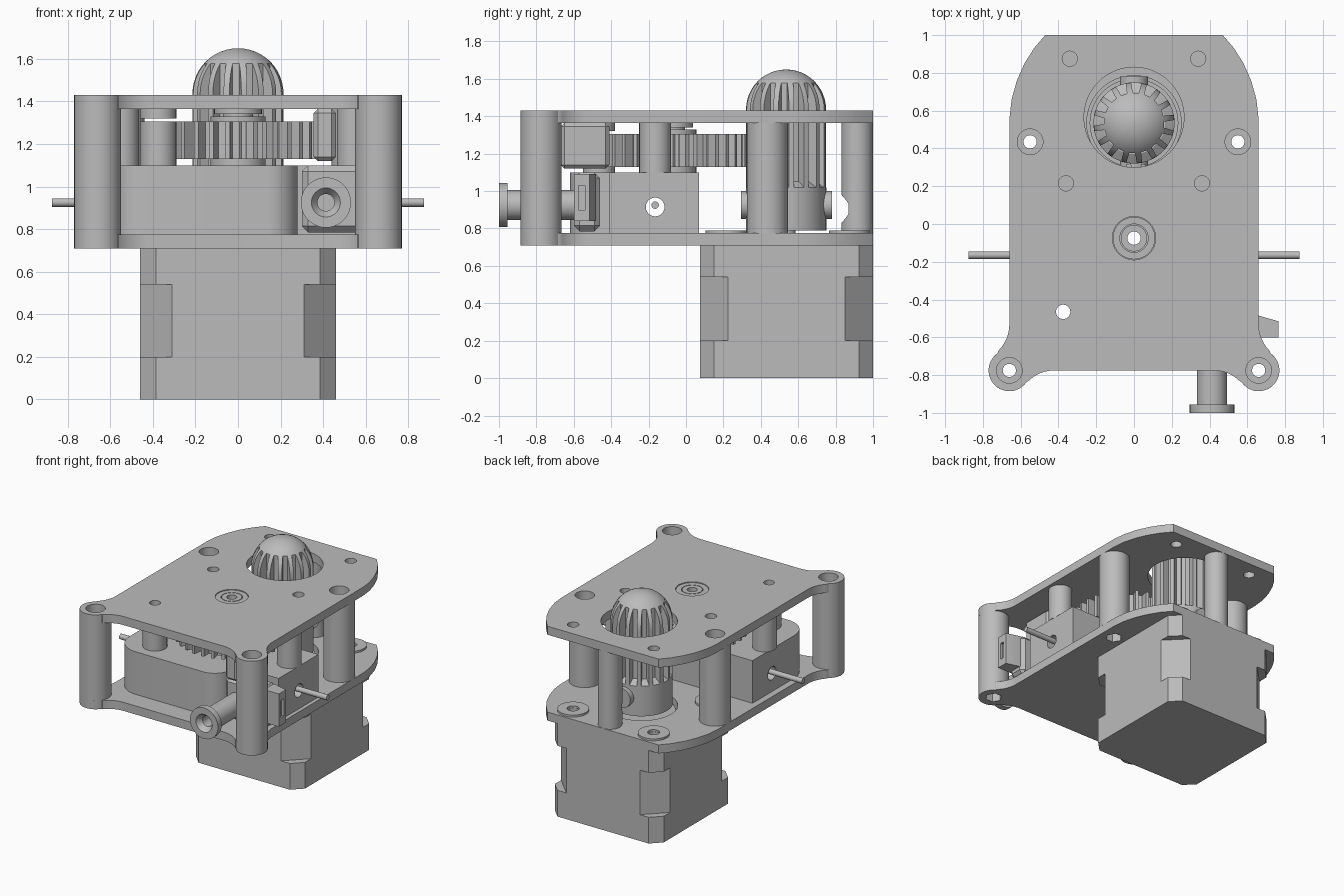
import bpy, bmesh
from math import sin, cos, pi, radians
from mathutils import Matrix, Vector

if "Cube" in bpy.data.objects:
    bpy.data.objects.remove(bpy.data.objects["Cube"])

grey = bpy.data.materials.new("plain_grey")
grey.use_nodes = True
grey.diffuse_color = (0.5, 0.5, 0.5, 1)
grey.node_tree.nodes["Principled BSDF"].inputs["Base Color"].default_value = (0.5, 0.5, 0.5, 1)
parts = []


def add_mesh(name, mesh):
    mesh.materials.clear()
    mesh.materials.append(grey)
    ob = bpy.data.objects.new(name, mesh)
    bpy.context.collection.objects.link(ob)
    parts.append(ob)
    return ob


def finish(name, bm):
    bmesh.ops.remove_doubles(bm, verts=bm.verts, dist=1e-5)
    bmesh.ops.recalc_face_normals(bm, faces=bm.faces)
    mesh = bpy.data.meshes.new(name)
    bm.to_mesh(mesh)
    bm.free()
    return add_mesh(name, mesh)


def lathe(name, profile, origin, axis=(0, 0, 1), steps=40):
    """Spin (radius, distance) points about an axis through the origin point."""
    bm = bmesh.new()
    vs = [bm.verts.new((r, 0, h)) for r, h in profile]
    es = [bm.edges.new(p) for p in zip(vs, vs[1:])]
    bmesh.ops.spin(bm, geom=vs + es, cent=(0, 0, 0), axis=(0, 0, 1), angle=2 * pi, steps=steps)
    turn = Vector((0, 0, 1)).rotation_difference(Vector(axis)).to_matrix().to_4x4()
    bm.transform(Matrix.Translation(origin) @ turn)
    return finish(name, bm)


def tube(name, r, h0, h1, origin, hole=0.0, axis=(0, 0, 1), steps=40):
    prof = [(hole, h0), (r, h0), (r, h1), (hole, h1)]
    if hole:
        prof.append((hole, h0))
    return lathe(name, prof, origin, axis, steps)


def prism(name, pts, z0, z1):
    bm = bmesh.new()
    f = bm.faces.new([bm.verts.new((x, y, z0)) for x, y in pts])
    ext = bmesh.ops.extrude_face_region(bm, geom=[f])
    top = [v for v in ext["geom"] if isinstance(v, bmesh.types.BMVert)]
    bmesh.ops.translate(bm, verts=top, vec=(0, 0, z1 - z0))
    return finish(name, bm)


def box(name, lo, hi, bevel=0.0):
    bm = bmesh.new()
    bmesh.ops.create_cube(bm, size=1)
    for v in bm.verts:
        v.co = [(a + b) / 2 + c * (b - a) for a, b, c in zip(lo, hi, v.co)]
    if bevel:
        bmesh.ops.bevel(bm, geom=bm.edges[:], offset=bevel, segments=1, affect='EDGES')
    return finish(name, bm)


def arc(cx, cy, r, a0, a1, n=10):
    return [(cx + r * cos(radians(a0 + (a1 - a0) * i / n)),
             cy + r * sin(radians(a0 + (a1 - a0) * i / n))) for i in range(n + 1)]


def baked(ob):
    return bpy.data.meshes.new_from_object(ob.evaluated_get(bpy.context.evaluated_depsgraph_get()))


def combine(ob, other, operation='DIFFERENCE'):
    mod = ob.modifiers.new("cut", 'BOOLEAN')
    mod.operation, mod.object, mod.solver = operation, other, 'EXACT'
    mesh = baked(ob)
    ob.modifiers.clear()
    ob.data = mesh
    parts.remove(other)
    bpy.data.objects.remove(other)


def plate(name, outline, holes, z0, z1):
    cu = bpy.data.curves.new(name, 'CURVE')
    cu.dimensions, cu.fill_mode, cu.extrude = '2D', 'BOTH', (z1 - z0) / 2
    for loop in [outline] + holes:
        sp = cu.splines.new('POLY')
        sp.points.add(len(loop) - 1)
        for p, (x, y) in zip(sp.points, loop):
            p.co = (x, y, 0, 1)
        sp.use_cyclic_u = True
    tmp = bpy.data.objects.new(name + "_outline", cu)
    bpy.context.collection.objects.link(tmp)
    mesh = baked(tmp)
    bpy.data.objects.remove(tmp)
    mesh.transform(Matrix.Translation((0, 0, (z0 + z1) / 2)))
    return add_mesh(name, mesh)


def circle(x, y, r, n=32):
    return arc(x, y, r, 0, 360 - 360 / n, n - 1)


def gear_outline(cx, cy, n, tip, root):
    pts = []
    for i in range(n):
        for r, t in ((root, -.3), (root, .1), (tip, .2), (tip, .5), (root, .6)):
            if t == -.3:
                continue
            a = 2 * pi * (i + t) / n
            pts.append((cx + r * cos(a), cy + r * sin(a)))
    return pts


# Deck plates with ears and rounded rear shoulders
half = [(.47, 1), (.53, .93), (.58, .85), (.62, .76), (.648, .66), (.658, .57)]
half += arc(.86, -.53, .2, 180, 225) + arc(.66, -.775, .11, 55, -148, 20) + arc(.42, -.975, .2, 45, 90)
outline = half + [(-x, y) for x, y in reversed(half)]
screws = [(s * x, y) for s in (1, -1) for x, y in ((.66, -.775), (.55, .435))]
motor_screws = [(s * x, y) for s in (1, -1) for x, y in ((.34, .875), (.36, .215))]
pivot, hub = (-.375, -.465), (0, .535)
plate("top_plate", outline,
      [circle(*p, .068) for p in screws] + [circle(*p, .04) for p in motor_screws]
      + [circle(*pivot, .038), circle(0, -.075, .115), circle(0, .565, .265, 48)], 1.365, 1.43)
plate("bottom_plate", outline,
      [circle(*p, .06, 6) for p in screws] + [circle(*p, .04) for p in motor_screws]
      + [circle(*pivot, .038), circle(0, -.075, .036), circle(*hub, .25, 48)], .71, .775)

# Spacer posts
for x, y in screws:
    tube("spacer_post", .11, .775, 1.365, (x, y, 0), .035)
rear = tube("rear_post", .084, .775, 1.365, (0, .915, 0))
combine(rear, tube("notch", .075, .6, .87, (0, 0, .905), 0, (0, 1, 0)))
for x, y in motor_screws:
    tube("slot_washer", .11, .775, .79, (x, y, 0), .042)

# Stepper motor with stepped corner chamfers
def motor_section(name, c, z0, z1):
    w, h = .46, .4625
    quad = [(w, h - c), (w - c, h)]
    pts = quad + [(-x, y) for x, y in quad[::-1]]
    pts += [(-x, -y) for x, y in pts]
    prism(name, [(x, y + .5375) for x, y in pts], z0, z1)


motor_section("motor_base", .075, 0, .2)
motor_section("motor_body", .15, .2, .54)
motor_section("motor_cap", .075, .54, .71)
tube("motor_boss", .235, .7, .74, (*hub, 0))
tube("motor_shaft", .05, .7, 1.0, (*hub, 0))

# Domed drive pinion and its hub
pinion = prism("domed_pinion", gear_outline(*hub, 16, .23, .16), 1.02, 1.7)
capsule = [(0, 1.0), (.215, 1.0)] + [(max(x, 0) if i < 12 else 0, z) for i, (x, z) in enumerate(arc(0, 1.435, .215, 0, 90, 12))]
combine(pinion, lathe("dome", capsule, (*hub, 0), steps=64), 'INTERSECT')
lathe("pinion_hub", [(0, .79), (.215, .79), (.215, 1.02), (.165, 1.05), (0, 1.05)], (*hub, 0))
tube("set_screw_boss", .075, .295, .78, (0, 0, .925), 0, (0, 1, 0))

# Large spur gear, shaft and bearing
gear = prism("spur_gear", gear_outline(0, -.075, 32, .395, .335), 1.13, 1.305)
combine(gear, tube("bore", .06, 1, 1.4, (0, -.075, 0)))
tube("gear_shaft", .07, 1.05, 1.425, (0, -.075, 0), .035)
tube("gear_collar", .13, 1.09, 1.33, (0, -.075, 0), .05)
tube("top_bearing", .112, 1.34, 1.425, (0, -.075, 0), .075)

# Feed housing with rounded front corners
front = arc(-.43, -.44, .18, 180, 270) + arc(.14, -.48, .14, 270, 360)
housing = prism("feed_housing", front + [(.28, -.41), (.63, -.41), (.63, .07), (-.61, .07)], .775, 1.1)
combine(housing, tube("pivot_hole", .038, .7, 1.2, (*pivot, 0)))
combine(housing, tube("shaft_hole", .036, .7, 1.2, (0, -.075, 0)))
combine(housing, tube("feed_hole", .05, -.8, .8, (0, -.165, .915), 0, (1, 0, 0)))
for x in (-.55, .55):
    tube("housing_post", .085, 1.1, 1.365, (x, -.165, 0))
tube("pivot_boss", .085, 1.1, 1.305, (*pivot, 0), .038)
tube("pivot_washer", .085, 1.32, 1.365, (*pivot, 0), .038)
tube("filament", .02, -.875, .875, (0, -.165, .925), 0, (1, 0, 0), 20)

# Tension lever, stop block and adjusting knob
box("tension_lever", (.3, -.6, .785), (.66, -.46, 1.1), .03)
lever = prism("lever_tab", [(.64, -.6), (.765, -.6), (.765, -.515), (.66, -.485), (.64, -.485)], .84, 1.09)
combine(lever, box("tab_slot", (.745, -.575, .9), (.8, -.54, 1.03)))
box("stop_block", (.355, -.67, 1.12), (.46, -.41, 1.365), .02)
lathe("adjusting_knob", [(.04, .2), (.04, .04), (.068, 0), (.118, 0), (.118, .045), (.08, .045), (.08, .42), (0, .42),
                         (0, .2), (.04, .2)], (.413, -1, .925), (0, 1, 0))

# Smooth round surfaces, keep edges sharp
bpy.ops.object.select_all(action='DESELECT')
for ob in parts:
    ob.select_set(True)
bpy.context.view_layer.objects.active = parts[0]
bpy.ops.object.shade_smooth_by_angle(angle=radians(30))
